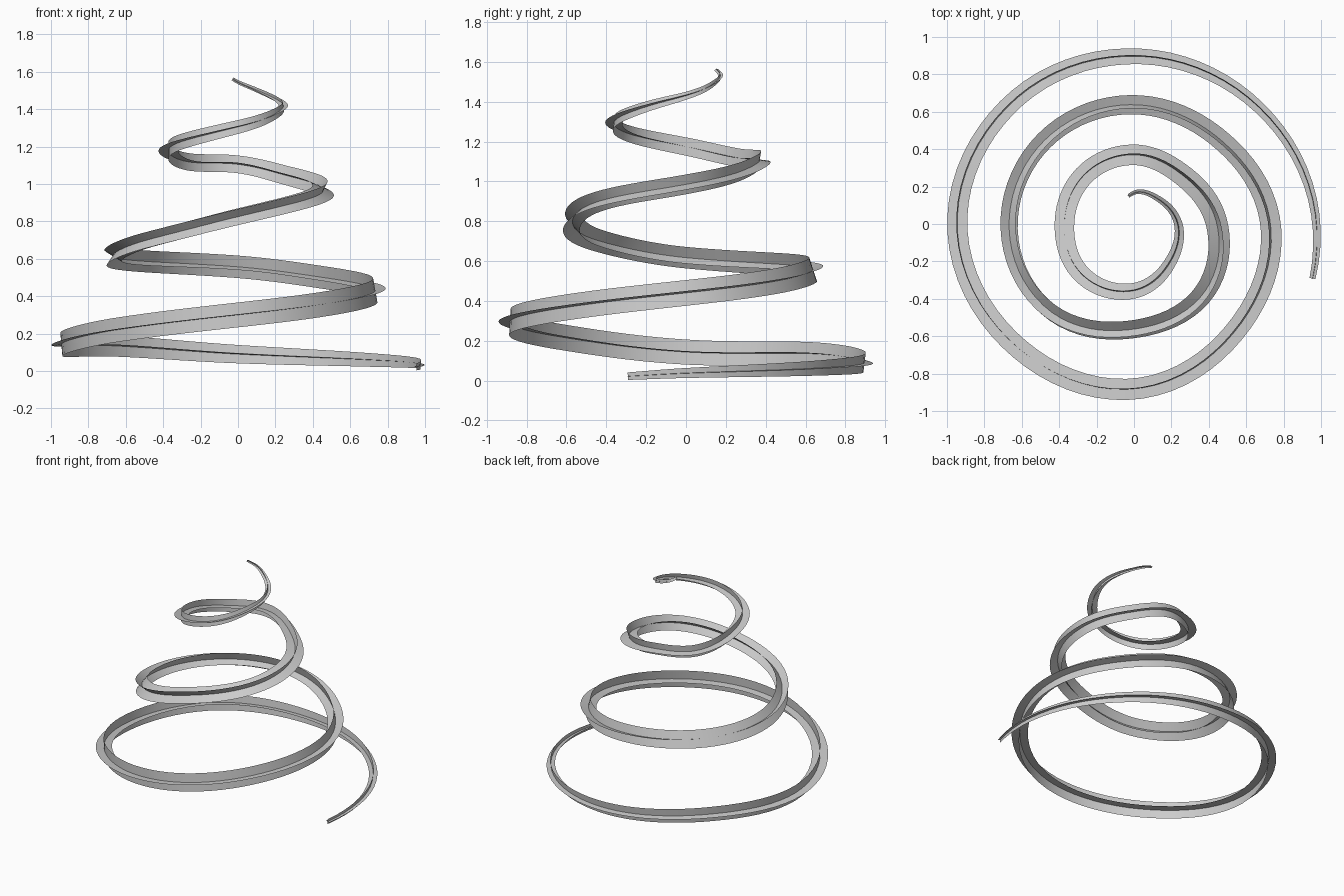
import bpy, bmesh
from math import radians, cos, sin
from mathutils import Vector

if "Cube" in bpy.data.objects:
    bpy.data.objects.remove(bpy.data.objects["Cube"])

# Path keys: angle in degrees, radius, height, fin half width, fin roll in degrees
KEYS = [
    (-17, .998, .022, .018, -5), (0, .975, .038, .024, -5), (45, .912, .062, .036, -6),
    (90, .897, .09, .047, -7), (135, .92, .134, .055, -7), (180, .945, .143, .060, -5),
    (225, .908, .221, .062, -1), (270, .882, .30, .063, 3), (315, .785, .374, .063, 6),
    (360, .73, .44, .062, 10), (405, .645, .50, .061, 14), (450, .638, .557, .060, 18),
    (540, .668, .617, .061, 33), (585, .648, .708, .061, 40), (630, .562, .825, .061, 47),
    (675, .525, .918, .061, 56), (720, .443, .985, .060, 65), (765, .368, 1.045, .057, 73),
    (810, .37, 1.105, .053, 81), (855, .373, 1.118, .052, 86), (900, .372, 1.175, .050, 90),
    (945, .388, 1.235, .046, 93), (990, .357, 1.305, .040, 96), (1035, .28, 1.375, .031, 98),
    (1080, .237, 1.43, .022, 100), (1125, .188, 1.488, .016, 100), (1163, .174, 1.535, .012, 100),
    (1181, .153, 1.562, .010, 100),
]


def slope(i, k):
    a, b = KEYS[max(i - 1, 0)], KEYS[min(i + 1, len(KEYS) - 1)]
    return (b[k] - a[k]) / (b[0] - a[0])


def sample(angle):
    """Smooth interpolation of all key values at an angle."""
    i = 0
    while i < len(KEYS) - 2 and angle > KEYS[i + 1][0]:
        i += 1
    a, b = KEYS[i], KEYS[i + 1]
    d = b[0] - a[0]
    t = (angle - a[0]) / d
    return [(2*t**3 - 3*t*t + 1) * a[k] + (t**3 - 2*t*t + t) * d * slope(i, k)
            + (3*t*t - 2*t**3) * b[k] + (t**3 - t*t) * d * slope(i + 1, k)
            for k in range(1, 5)]


def point(angle):
    r, z = sample(angle)[:2]
    return Vector((r * cos(radians(angle)), r * sin(radians(angle)), z))


# Cross-shaped section swept along the tapering conical spiral
STEPS = 240
bm = bmesh.new()
previous = None
for s in range(STEPS + 1):
    angle = KEYS[0][0] + (KEYS[-1][0] - KEYS[0][0]) * s / STEPS
    half, roll = sample(angle)[2:]
    roll = radians(roll)
    centre = point(angle)
    tangent = (point(min(angle + 1, 1181)) - point(max(angle - 1, -17))).normalized()
    side = Vector((cos(radians(angle)), sin(radians(angle)), 0))
    side = (side - tangent * side.dot(tangent)).normalized()
    up = side.cross(tangent)
    if up.z < 0:
        up.negate()
    outward = side * cos(roll) + up * sin(roll)
    upright = up * cos(roll) - side * sin(roll)
    row = []
    for direction, size in ((outward, half * .9), (upright, half * 1.05)):
        row.append([bm.verts.new(centre + direction * size * f) for f in (-1, 0, 1)])
    if previous:
        for old, new in zip(previous, row):
            for j in range(2):
                bm.faces.new((old[j], old[j + 1], new[j + 1], new[j])).smooth = True
    previous = row

mesh = bpy.data.meshes.new("spiral_ribbon")
bm.to_mesh(mesh)
bm.free()
ribbon = bpy.data.objects.new("spiral_ribbon", mesh)
bpy.context.collection.objects.link(ribbon)
